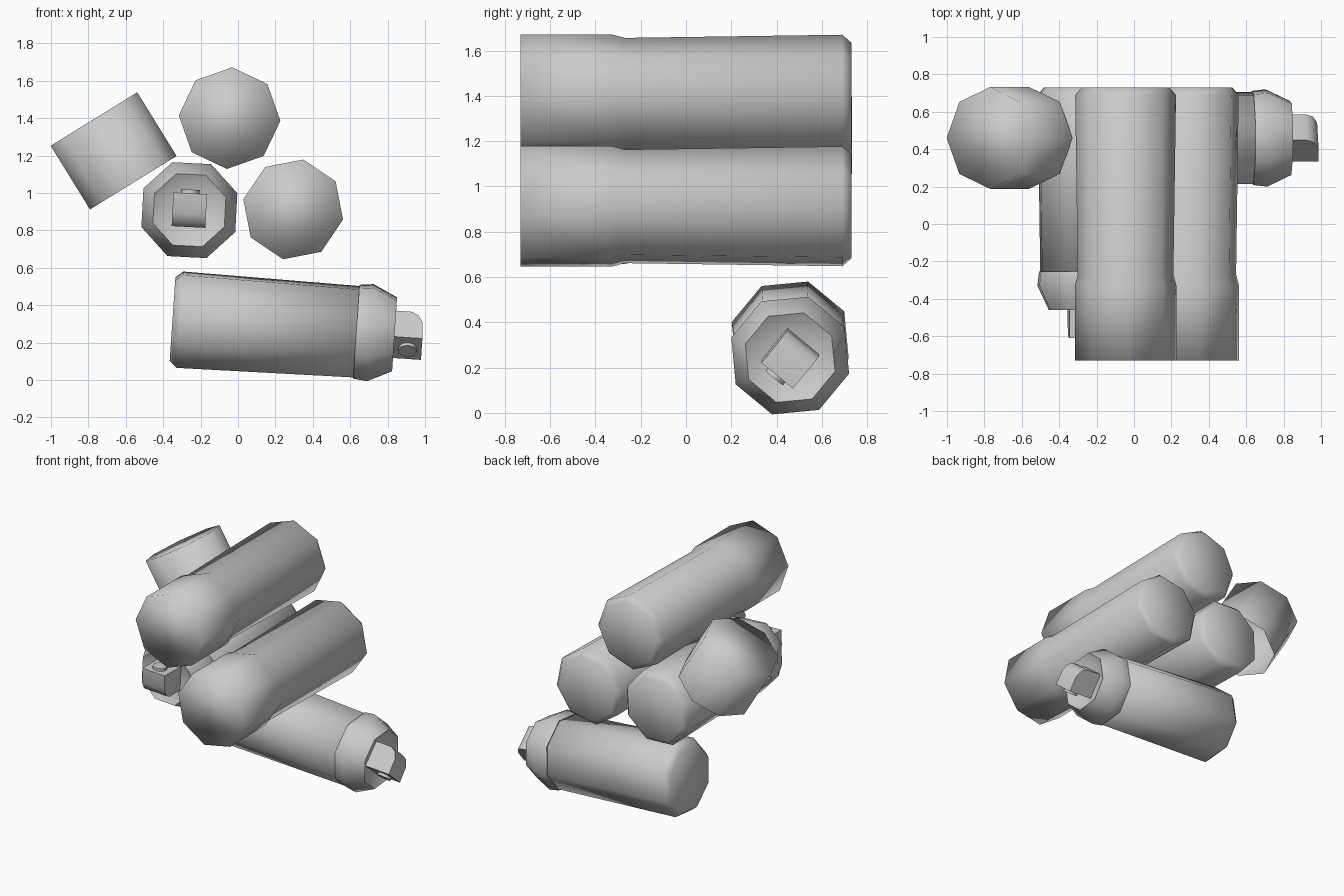
import bpy, bmesh
from math import cos, sin, pi, radians
from mathutils import Vector, Matrix

if "Cube" in bpy.data.objects:
    bpy.data.objects.remove(bpy.data.objects["Cube"])

SIDES = 8


def frame(base, axis, ref):
    """Local z runs along axis, local x points to ref (a face of the octagon)."""
    z = Vector(axis).normalized()
    x = Vector(ref)
    x = (x - z * x.dot(z)).normalized()
    m = Matrix((x, z.cross(x), z)).transposed().to_4x4()
    m.translation = Vector(base)
    return m


def finish(name, bm, mat, angle):
    bmesh.ops.recalc_face_normals(bm, faces=bm.faces)
    me = bpy.data.meshes.new(name)
    bm.to_mesh(me)
    bm.free()
    ob = bpy.data.objects.new(name, me)
    bpy.context.collection.objects.link(ob)
    ob.matrix_world = mat
    bpy.ops.object.select_all(action='DESELECT')
    ob.select_set(True)
    bpy.context.view_layer.objects.active = ob
    bpy.ops.object.shade_smooth_by_angle(angle=radians(angle))
    return ob


def lathe(name, profile, mat, angle, start=True, end=True):
    """Eight-sided turned shape from (radius, height) points."""
    bm = bmesh.new()
    rings = [[bm.verts.new((r * cos(pi / SIDES * (2 * i + 1)),
                            r * sin(pi / SIDES * (2 * i + 1)), h))
              for i in range(SIDES)] for r, h in profile]
    for a, b in zip(rings, rings[1:]):
        for i in range(SIDES):
            j = (i + 1) % SIDES
            bm.faces.new((a[i], a[j], b[j], b[i]))
    if start:
        bm.faces.new(rings[0][::-1])
    if end:
        bm.faces.new(rings[-1])
    return finish(name, bm, mat, angle)


BODY = [(.235, 0), (.27, .04), (.256, .99)]


def capped_can(name, mat):
    lathe(name, BODY[:2] + [(.256, 1.0), (.272, 1.06), (.272, 1.46)], mat, 100)


def open_can(name, mat):
    lathe(name + "_body", BODY, mat, 100)
    # shoulder with a recessed top
    lathe(name + "_shoulder",
          [(.263, .985), (.272, 1.06), (.207, 1.19), (.14, 1.15)], mat, 50)
    # spray button: side profile extruded across its width
    bm = bmesh.new()
    pts = [(-.09, 1.14), (.09, 1.14), (.09, 1.34), (-.02, 1.335), (-.07, 1.31), (-.09, 1.27)]
    face = bm.faces.new([bm.verts.new((x, -.09, z)) for x, z in pts])
    ext = bmesh.ops.extrude_face_region(bm, geom=[face])
    bmesh.ops.translate(bm, vec=(0, .18, 0),
                        verts=[v for v in ext['geom'] if isinstance(v, bmesh.types.BMVert)])
    finish(name + "_button", bm, mat, 45)
    # nozzle on the button side
    bm = bmesh.new()
    bmesh.ops.create_cone(bm, cap_ends=True, segments=8, radius1=.05, radius2=.05, depth=.04,
                          matrix=Matrix.Translation((.09, 0, 1.265)) @ Matrix.Rotation(pi / 2, 4, 'Y'))
    finish(name + "_nozzle", bm, mat, 50)


def xz(deg):
    return (cos(radians(deg)), 0, sin(radians(deg)))


# stacked cans pointing to the front
capped_can("top_can", frame((-.045, .73, 1.40), (0, -1, 0), xz(64.5)))
capped_can("right_can", frame((.295, .73, .912), (0, -1, 0), xz(56)))
open_can("left_can", frame((-.26, .73, .908), (0, -1, 0), xz(87)))

# bottom can lying sideways
a = radians(230.5)
open_can("bottom_can", frame((-.35, .46, .325), (.9977, 0, -.068), (0, cos(a), sin(a))))

# loose cap, closed end up
axis = Vector((-.525, 0, .85)).normalized()
m = frame(Vector((-.665, .46, 1.225)) - axis * .2, axis, (0, 1, 0)) @ Matrix.Rotation(pi / 8, 4, 'Z')
lathe("loose_cap", [(.272, 0), (.272, .4)], m, 100, start=False)
